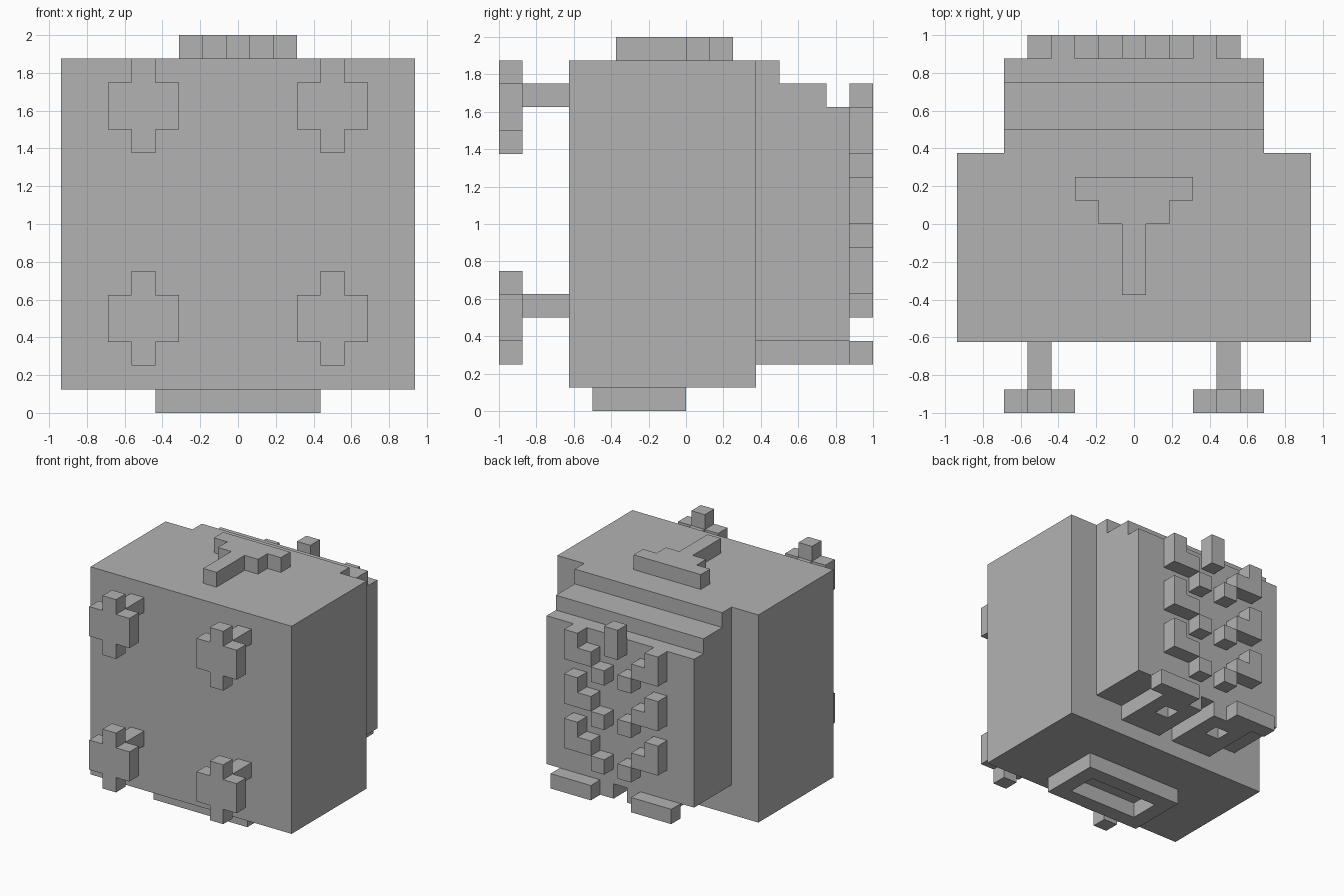
import bpy
import bmesh
from mathutils import Vector

U = 0.125  # edge of one block

cube = bpy.data.objects.get("Cube")
if cube:
    bpy.data.objects.remove(cube, do_unlink=True)

GREY = (0.45, 0.45, 0.45, 1.0)
grey = bpy.data.materials.new("plain grey")
grey.use_nodes = True
grey.diffuse_color = GREY
grey.node_tree.nodes["Principled BSDF"].inputs["Base Color"].default_value = GREY

AXES = {"x": Vector((1, 0, 0)), "y": Vector((0, 1, 0)), "z": Vector((0, 0, 1))}


def slab(name, rows, corner, plane="xz", depth=1):
    """Extrude a block pattern (top row first) from its lowest corner, in block units."""
    across, up = AXES[plane[0]], AXES[plane[1]]
    out = Vector((1, 1, 1)) - across - up
    bm = bmesh.new()
    corners = {}

    def vert(c, r):
        if (c, r) not in corners:
            corners[c, r] = bm.verts.new((Vector(corner) + across * c + up * r) * U)
        return corners[c, r]

    for r, row in enumerate(reversed(rows)):
        for c, mark in enumerate(row):
            if mark == "#":
                bm.faces.new((vert(c, r), vert(c + 1, r), vert(c + 1, r + 1), vert(c, r + 1)))
    made = bmesh.ops.extrude_face_region(bm, geom=bm.faces[:], use_keep_orig=True)
    moved = [g for g in made["geom"] if isinstance(g, bmesh.types.BMVert)]
    bmesh.ops.translate(bm, verts=moved, vec=out * depth * U)
    bmesh.ops.recalc_face_normals(bm, faces=bm.faces[:])
    bmesh.ops.dissolve_limit(bm, angle_limit=0.01, verts=bm.verts[:], edges=bm.edges[:])
    mesh = bpy.data.meshes.new(name)
    bm.to_mesh(mesh)
    bm.free()
    mesh.materials.append(grey)
    obj = bpy.data.objects.new(name, mesh)
    bpy.context.collection.objects.link(obj)
    return obj


def side_slab(name, side, rows, corner, plane="xz", depth=1):
    """Place a pattern on the left (+x), or its mirror image on the right."""
    x, y, z = corner
    if side == "right":
        x = -x - len(rows[0])
        rows = [row[::-1] for row in rows]
    return slab(f"{side}_{name}", rows, (x, y, z), plane, depth)


# Main body and stepped back housing
slab("body", ["#" * 15] * 14, (-7.5, -5, 1), depth=8)
slab("back_housing", ["#...", "###."] + ["####"] * 10, (-5.5, 3, 3), "yz", depth=11)

# Crest on top and hollow foot frame underneath
slab("top_crest", ["#####", ".###."] + ["..#.."] * 3, (-2.5, -3, 15), "xy")
slab("foot_frame", ["#######", "#.....#", "#.....#", "#######"], (-3.5, -4, 0), "xy")

# Upright peg at the top of the back
slab("back_peg", ["#", "#"], (-0.5, 7, 12))

for side in ("left", "right"):
    # Cross-shaped knobs on short stems
    for level, z in (("upper", 11), ("lower", 2)):
        side_slab(f"{level}_knob", side, [".#.", "###", "###", ".#."], (2.5, -8, z))
        side_slab(f"{level}_stem", side, ["#"], (3.5, -7, z + 2), depth=2)

    # Three rows of hooked ribs on the back
    for n in range(3):
        z = 11 - 3 * n
        side_slab(f"rib_{n + 1}", side, [".#", "##"], (1.5, 7, z))
        side_slab(f"rib_tip_{n + 1}", side, ["#"], (0.5, 7, z - 1))

    # Pierced plate and rear bar under the housing
    side_slab("vent_plate", side, ["###", "#.#", "###", "###"], (0.5, 3, 2), "xy")
    side_slab("rear_bar", side, ["###"], (1.5, 7, 2))
